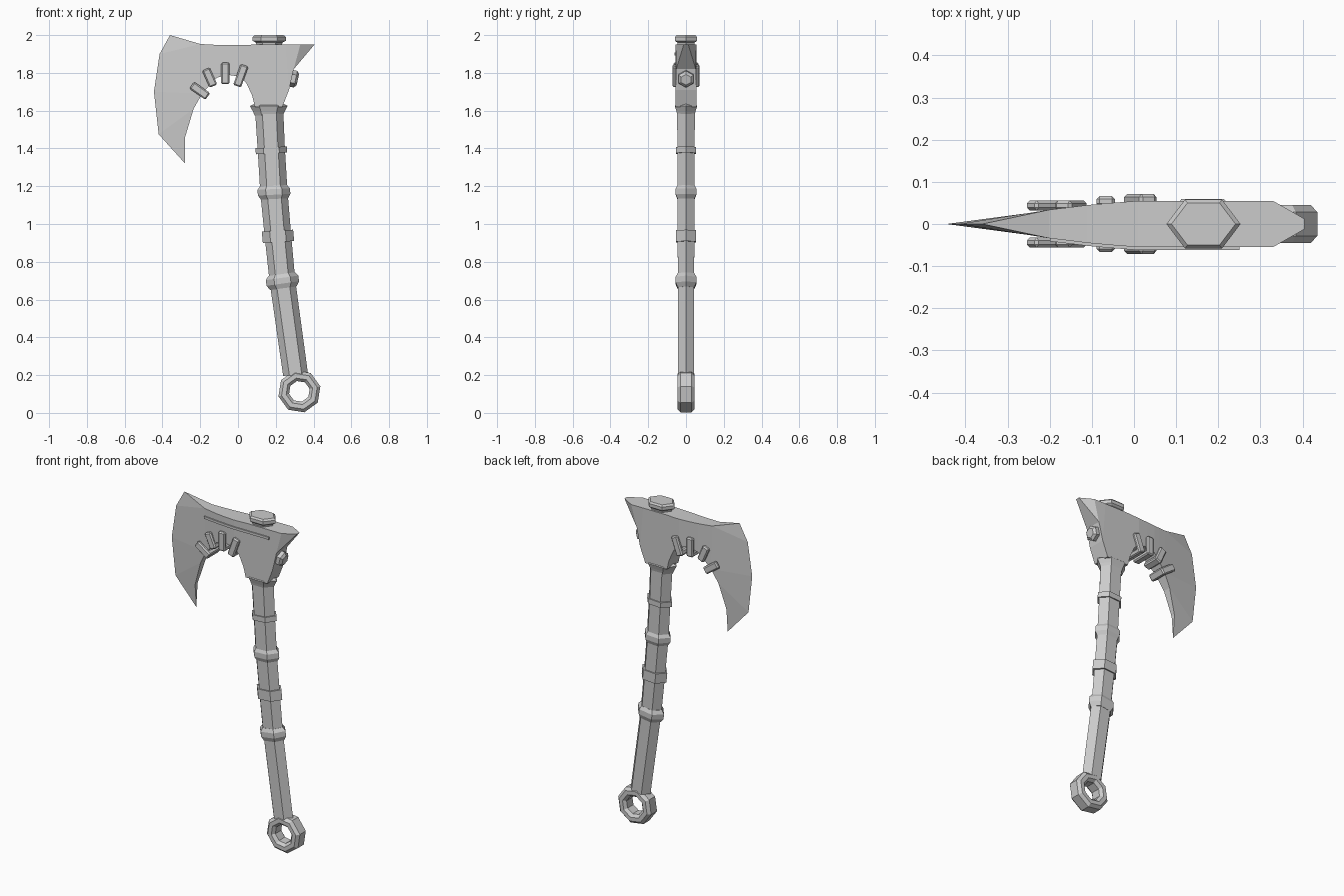
import bpy, bmesh, math
from mathutils import Vector, Matrix

cube = bpy.data.objects.get("Cube")
if cube:
    bpy.data.objects.remove(cube)

steel = bpy.data.materials.new("grey_steel")
steel.use_nodes = True
GREY = (0.6, 0.6, 0.6, 1)
steel.diffuse_color = GREY
steel.node_tree.nodes["Principled BSDF"].inputs["Base Color"].default_value = GREY


def finish(name, bm):
    """Turn a bmesh into a flat shaded object."""
    bmesh.ops.remove_doubles(bm, verts=bm.verts, dist=0.0005)
    bmesh.ops.recalc_face_normals(bm, faces=bm.faces)
    mesh = bpy.data.meshes.new(name)
    bm.to_mesh(mesh)
    bm.free()
    mesh.materials.append(steel)
    obj = bpy.data.objects.new(name, mesh)
    bpy.context.collection.objects.link(obj)
    return obj


def add_face(bm, verts):
    unique = list(dict.fromkeys(verts))
    if len(unique) > 2:
        bm.faces.new(unique)


def hex_loft(name, stations, squash=0.75):
    """Loft a squashed hexagon through (x, z, radius, lean) stations."""
    bm = bmesh.new()
    rings = []
    for x, z, r, lean in stations:
        ring = []
        for i in range(6):
            a = math.tau * i / 6
            dx = r * math.cos(a)
            ring.append(bm.verts.new((x + dx, r * squash * math.sin(a), z + dx * lean)))
        rings.append(ring)
    for low, high in zip(rings, rings[1:]):
        for i in range(6):
            j = (i + 1) % 6
            bm.faces.new((low[i], low[j], high[j], high[i]))
    bm.faces.new(rings[0])
    bm.faces.new(rings[-1])
    return finish(name, bm)


def plate_solid(name, strips):
    """Mirror strips of (x, z, half thickness) across y and wall the rim."""
    bm = bmesh.new()
    for side in (-1, 1):
        for a, b in strips:
            va, vb = ([bm.verts.new((x, side * t, z)) for x, z, t in row] for row in (a, b))
            for i in range(len(a) - 1):
                bm.faces.new((va[i], va[i + 1], vb[i + 1], vb[i]))
        fresh = [v for v in bm.verts if v.co.y * side >= 0]
        bmesh.ops.remove_doubles(bm, verts=fresh, dist=0.0005)
    # The cutting edge has no thickness and is welded; every other rim gets a wall
    rim = [e for e in bm.edges if e.is_boundary]
    key = lambda v: (round(v.co.x, 4), round(v.co.z, 4))
    back = {key(v): v for v in bm.verts if v.co.y >= 0}
    for e in rim:
        v, w = e.verts
        if v.co.y + w.co.y < 0:
            add_face(bm, [v, w, back[key(w)], back[key(v)]])
    return finish(name, bm)


# Axe head: sharpened crescent, arched body and rear spike
edge = [(-0.36, 2.0, 0), (-0.415, 1.9, 0), (-0.445, 1.7, 0), (-0.42, 1.475, 0), (-0.28, 1.32, 0)]
corner, arch = (-0.2, 1.953, 0.034), (-0.19, 1.69, 0.034)
spine = [corner, corner, arch, (-0.235, 1.61, 0.024), (-0.28, 1.46, 0.012)]
bottom = [arch, (-0.15, 1.735, 0.04), (-0.11, 1.775, 0.045), (-0.055, 1.79, 0.05),
          (0.01, 1.78, 0.055), (0.045, 1.745, 0.055), (0.075, 1.68, 0.055), (0.09, 1.62, 0.055),
          (0.235, 1.62, 0.055), (0.27, 1.71, 0.055), (0.295, 1.82, 0.052), (0.405, 1.95, 0.012)]
top = [corner, (-0.15, 1.95, 0.04), (-0.11, 1.948, 0.045), (-0.055, 1.947, 0.05),
       (0.01, 1.947, 0.055), (0.05, 1.948, 0.055), (0.09, 1.95, 0.055), (0.13, 1.95, 0.055),
       (0.2, 1.95, 0.055), (0.25, 1.95, 0.055), (0.33, 1.95, 0.055), (0.405, 1.95, 0.012)]
plate_solid("axe_head", [(edge, spine), (top, bottom)])

# Thin raised trim along the front of the head
bm = bmesh.new()
trim = [(x, t) for x, z, t in top if x < 0.26]
for (x0, t0), (x1, t1) in zip(trim, trim[1:]):
    quad = [bm.verts.new((x, -t - 0.007, z)) for x, t, z in
            ((x0, t0, 1.893), (x1, t1, 1.893), (x1, t1, 1.908), (x0, t0, 1.908))]
    bm.faces.new(quad)
trim_obj = finish("head_trim", bm)
solid = trim_obj.modifiers.new("depth", "SOLIDIFY")
solid.thickness = 0.009

# Handle: squashed hexagonal shaft with a gentle lean
path = [(0.305, 0.2, 0.066), (0.235, 0.7, 0.068), (0.212, 0.93, 0.07),
        (0.19, 1.17, 0.072), (0.176, 1.4, 0.072), (0.163, 1.64, 0.075)]


def shaft_x(z):
    for (x0, z0, _), (x1, z1, _) in zip(path, path[1:]):
        if z <= z1:
            return x0 + (x1 - x0) * (z - z0) / (z1 - z0)
    return path[-1][0]


hex_loft("handle", [(x, z, r, 0.06) for x, z, r in path], 0.73)

# Bevelled knuckles and plain bands along the shaft
for i, (z, lean) in enumerate(((0.7, 0.14), (1.17, 0.05))):
    profile = ((-0.04, 0.07), (-0.015, 0.086), (0.015, 0.086), (0.035, 0.07))
    hex_loft(f"handle_knuckle_{i + 1}", [(shaft_x(z + d), z + d, r, lean) for d, r in profile], 0.73)
for i, (z, h) in enumerate(((0.935, 0.03), (1.39, 0.016))):
    hex_loft(f"handle_band_{i + 1}", [(shaft_x(z + d), z + d, 0.083, 0.06) for d in (-h, h)], 0.72)

# Collar under the head and cap nut above it
hex_loft("head_collar", [(0.163, z, r, 0) for z, r in
                         ((1.575, 0.075), (1.598, 0.085), (1.625, 0.1), (1.635, 0.08))], 0.69)
hex_loft("cap_nut", [(0.165, z, r, 0) for z, r in
                     ((1.94, 0.066), (1.96, 0.07), (1.97, 0.088), (1.99, 0.088), (2.0, 0.076))], 0.76)

# Octagonal pommel ring
bm = bmesh.new()
section = [(0.056, 0.028), (0.072, 0.045), (0.097, 0.045), (0.114, 0.028)]
section += [(r, -y) for r, y in reversed(section)]
rings = []
for i in range(8):
    a = math.tau * (i + 0.3) / 8
    rings.append([bm.verts.new((0.325 + r * math.cos(a), y, 0.114 + r * math.sin(a))) for r, y in section])
for i in range(8):
    for j in range(8):
        k, m = (i + 1) % 8, (j + 1) % 8
        bm.faces.new((rings[i][j], rings[k][j], rings[k][m], rings[i][m]))
finish("pommel_ring", bm)

# Rear bolt with a chamfered hexagonal head
axis = Vector((0.975, 0, -0.22))
bm = bmesh.new()
bmesh.ops.create_cone(bm, cap_ends=True, segments=6, radius1=0.045, radius2=0.045, depth=0.035)
cap = [f for f in bm.faces if f.normal.z > 0.9]
for f in bmesh.ops.extrude_discrete_faces(bm, faces=cap)["faces"]:
    for v in f.verts:
        v.co = Vector((v.co.x * 0.65, v.co.y * 0.65, v.co.z + 0.012))
place = Matrix.Translation((0.288, 0, 1.77)) @ axis.to_track_quat("Z", "Y").to_matrix().to_4x4()
bmesh.ops.transform(bm, matrix=place, verts=bm.verts)
finish("rear_bolt", bm)


# Staples wrapped over the arched edge: two legs and a lower bar
def staple(name, outer, inner, reach):
    start, end = Vector((outer[0], 0, outer[1])), Vector((inner[0], 0, inner[1]))
    down = (end - start).normalized()
    length = (end - start).length
    frame = Matrix.Translation(start) @ Matrix(
        ((-down.z, 0, down.x), (0, 1, 0), (down.x, 0, down.z))).to_4x4()
    bm = bmesh.new()
    leg = reach - 0.012
    for y, depth, near in ((-leg, 0.024, 0), (leg, 0.024, 0), (0, reach * 1.9, length - 0.03)):
        size = Matrix.Diagonal((0.044, depth, length - near, 1))
        spot = Matrix.Translation((0, y, (length + near) / 2))
        bmesh.ops.create_cube(bm, size=1, matrix=frame @ spot @ size)
    obj = finish(name, bm)
    bevel = obj.modifiers.new("chamfer", "BEVEL")
    bevel.width = 0.007
    bevel.segments = 1


staples = (((-0.245, 1.735), (-0.16, 1.675), 0.056), ((-0.17, 1.82), (-0.13, 1.73), 0.056),
           ((-0.067, 1.855), (-0.067, 1.74), 0.066), ((0.035, 1.84), (-0.005, 1.73), 0.071))
for i, (outer, inner, reach) in enumerate(staples):
    staple(f"staple_{i + 1}", outer, inner, reach)
